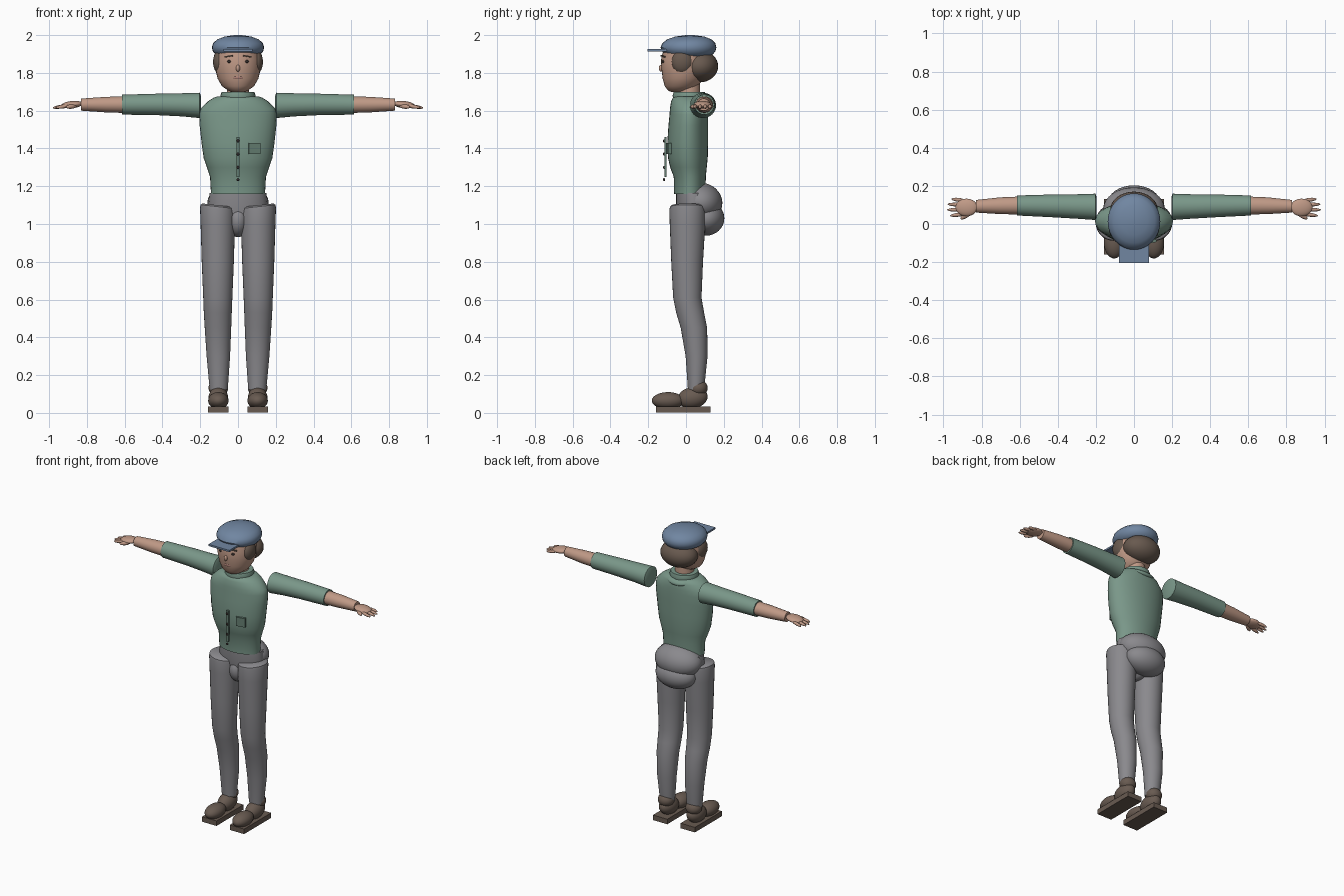
import bpy, bmesh, math
from mathutils import Matrix, Vector, Euler


def colour(name, r, g, b):
    m = bpy.data.materials.new(name)
    m.diffuse_color = [(c / 255) ** 2.2 for c in (r, g, b)] + [1]
    return m


SHIRT = colour("sage green", 121, 150, 136)
TRIM = colour("dark sage", 100, 125, 113)
PANTS = colour("warm grey", 137, 136, 140)
CAP = colour("slate blue", 112, 133, 160)
SKIN = colour("skin", 190, 152, 133)
HAIR = colour("dark brown", 104, 90, 80)
SHOE = colour("shoe brown", 104, 91, 82)
DARK = colour("near black", 55, 48, 46)
LIP = colour("lip", 172, 128, 118)


def finish(name, bm, mat, smooth=True):
    bmesh.ops.recalc_face_normals(bm, faces=bm.faces[:])
    me = bpy.data.meshes.new(name)
    bm.to_mesh(me)
    bm.free()
    me.materials.append(mat)
    ob = bpy.data.objects.new(name, me)
    bpy.context.collection.objects.link(ob)
    if smooth:
        bpy.ops.object.select_all(action='DESELECT')
        ob.select_set(True)
        bpy.context.view_layer.objects.active = ob
        bpy.ops.object.shade_smooth_by_angle(angle=math.radians(40))
    return ob


def ellipsoid(name, loc, r, mat, rot=(0, 0, 0), seg=32):
    bm = bmesh.new()
    m = Matrix.LocRotScale(Vector(loc), Euler(rot), Vector(r))
    bmesh.ops.create_uvsphere(bm, u_segments=seg, v_segments=seg // 2, radius=1, matrix=m)
    return finish(name, bm, mat)


def box(name, loc, size, mat, rot=(0, 0, 0)):
    bm = bmesh.new()
    bmesh.ops.create_cube(bm, size=1, matrix=Matrix.LocRotScale(Vector(loc), Euler(rot), Vector(size)))
    return finish(name, bm, mat, False)


def loft(name, rings, mat, axis='Z', side=1, n=32):
    """Rings: position along axis, two centre coordinates, two radii."""
    bm = bmesh.new()
    loops = []
    for t, a, b, ra, rb in rings:
        loop = []
        for i in range(n):
            c, s = math.cos(math.tau * i / n), math.sin(math.tau * i / n)
            u, v = a + ra * c, b + rb * s
            p = (u * side, v, t) if axis == 'Z' else (t * side, u, v)
            loop.append(bm.verts.new(p))
        loops.append(loop)
    for lo, hi in zip(loops, loops[1:]):
        for i in range(n):
            bm.faces.new((lo[i], lo[(i + 1) % n], hi[(i + 1) % n], hi[i]))
    bm.faces.new(loops[0])
    bm.faces.new(loops[-1])
    return finish(name, bm, mat)


# Torso and collar
loft("shirt_body", [(1.16, 0, .02, .143, .083), (1.25, 0, .02, .148, .085),
                    (1.30, 0, .013, .165, .097), (1.35, 0, .01, .182, .105),
                    (1.43, 0, .009, .193, .108), (1.52, 0, .012, .203, .105),
                    (1.58, 0, .015, .205, .102), (1.61, 0, .015, .198, .10),
                    (1.65, 0, .017, .158, .096), (1.668, 0, .018, .13, .088),
                    (1.675, 0, .018, .11, .075)], SHIRT)
loft("collar", [(1.655, 0, .017, .088, .084), (1.68, 0, .017, .093, .088),
                (1.70, 0, .017, .086, .082)], SHIRT)
ellipsoid("collar_back", (0, .085, 1.655), (.075, .04, .02), SHIRT, (-.35, 0, 0))
box("button_placket", (0, -.109, 1.355), (.016, .012, .21), TRIM)
for z in (1.44, 1.37, 1.30, 1.235):
    ellipsoid("button", (0, -.116, z), (.008, .006, .008), DARK, seg=12)
box("chest_pocket", (.087, -.092, 1.40), (.062, .018, .06), TRIM, (0, 0, .2))

# Neck, head and face
loft("neck", [(1.66, 0, .015, .06, .06), (1.78, 0, .015, .055, .058)], SKIN)
loft("head", [(1.698, 0, -.04, .03, .035), (1.706, 0, -.035, .052, .06),
              (1.73, 0, -.025, .085, .088), (1.77, 0, -.015, .108, .108),
              (1.82, 0, -.01, .12, .12), (1.87, 0, -.01, .12, .122),
              (1.92, 0, -.005, .11, .115)], SKIN)
ellipsoid("nose", (0, -.132, 1.825), (.011, .012, .018), SKIN, seg=16)
ellipsoid("mouth", (0, -.116, 1.775), (.03, .01, .011), LIP, seg=16)
for s in (-1, 1):
    ellipsoid("eye", (s * .047, -.121, 1.86), (.011, .007, .008), DARK, seg=16)
    box("eyebrow", (s * .05, -.122, 1.888), (.045, .009, .007), HAIR, (0, s * .15, s * .4))
    ellipsoid("side_hair", (s * .098, -.02, 1.858), (.034, .056, .062), HAIR)
ellipsoid("back_hair", (0, .073, 1.835), (.125, .097, .085), HAIR)

# Flat cap
loft("cap", [(1.885, 0, .015, .10, .108), (1.897, 0, .015, .119, .127),
             (1.915, 0, .014, .134, .142), (1.935, 0, .013, .138, .148),
             (1.957, 0, .015, .132, .14), (1.977, 0, .018, .11, .118),
             (1.992, 0, .02, .072, .078), (2.0, 0, .022, .02, .022)], CAP)
box("cap_brim", (0, -.14, 1.92), (.156, .13, .012), CAP)

# Hips and seat
loft("waistband", [(1.05, 0, .045, .15, .09), (1.10, 0, .045, .158, .097),
                   (1.165, 0, .04, .15, .092)], PANTS)
ellipsoid("hips", (0, .078, 1.115), (.162, .115, .104), PANTS, (-.2, 0, 0))
ellipsoid("seat", (0, .105, 1.03), (.14, .098, .092), PANTS)
ellipsoid("crotch", (0, .03, 1.02), (.06, .09, .09), PANTS)

for s in (-1, 1):
    # Arm
    loft("sleeve", [(.197, .09, 1.628, .055, .052), (.203, .09, 1.628, .069, .067),
                    (.30, .092, 1.631, .064, .061), (.42, .095, 1.633, .06, .057),
                    (.60, .097, 1.632, .053, .053), (.613, .097, 1.632, .053, .053)],
         SHIRT, 'X', s)
    loft("forearm", [(.60, .097, 1.632, .047, .044), (.70, .096, 1.632, .044, .041),
                     (.83, .093, 1.632, .033, .032)], SKIN, 'X', s)
    # Hand with fingers and thumb
    ellipsoid("palm", (s * .879, .087, 1.632), (.058, .046, .019), SKIN, (0, s * .1, 0))
    for y, tip in ((.122, .955), (.1, .975), (.077, .978), (.053, .962)):
        mid = (tip + .89) / 2
        yy = y + (y - .087) * .15
        ellipsoid("finger", (s * mid, yy, 1.622), ((tip - .89) / 2 + .004, .010, .010),
                  SKIN, (0, s * .17, s * (y - .087) * 3), 16)
    ellipsoid("thumb", (s * .882, .044, 1.622), (.034, .012, .012), SKIN, (0, s * .1, -s * .55), 16)

    # Leg
    leg = loft("trouser_leg", [(.125, .102, .053, .048, .043), (.30, .104, .056, .062, .058),
                               (.45, .106, .042, .070, .070), (.53, .107, .022, .074, .074),
                               (.61, .107, .007, .077, .075), (.80, .107, .006, .085, .084),
                               (1.00, .107, .008, .091, .094), (1.075, .108, .008, .093, .096),
                               (1.092, .108, .008, .090, .093), (1.10, .108, .008, .080, .083)],
               PANTS, 'Z', s)
    for v in leg.data.vertices:
        if v.co.z > 1.05:  # waist edge rises towards the outside
            v.co.z += (abs(v.co.x) - .11) * .11

    # Shoe
    box("shoe_sole", (s * .104, -.015, .018), (.108, .29, .034), SHOE)
    ellipsoid("shoe_toe", (s * .104, -.095, .065), (.054, .086, .045), SHOE)
    ellipsoid("shoe_instep", (s * .104, .035, .08), (.052, .08, .056), SHOE, (.15, 0, 0))
    ellipsoid("shoe_ankle", (s * .104, .065, .132), (.052, .05, .045), SHOE)
